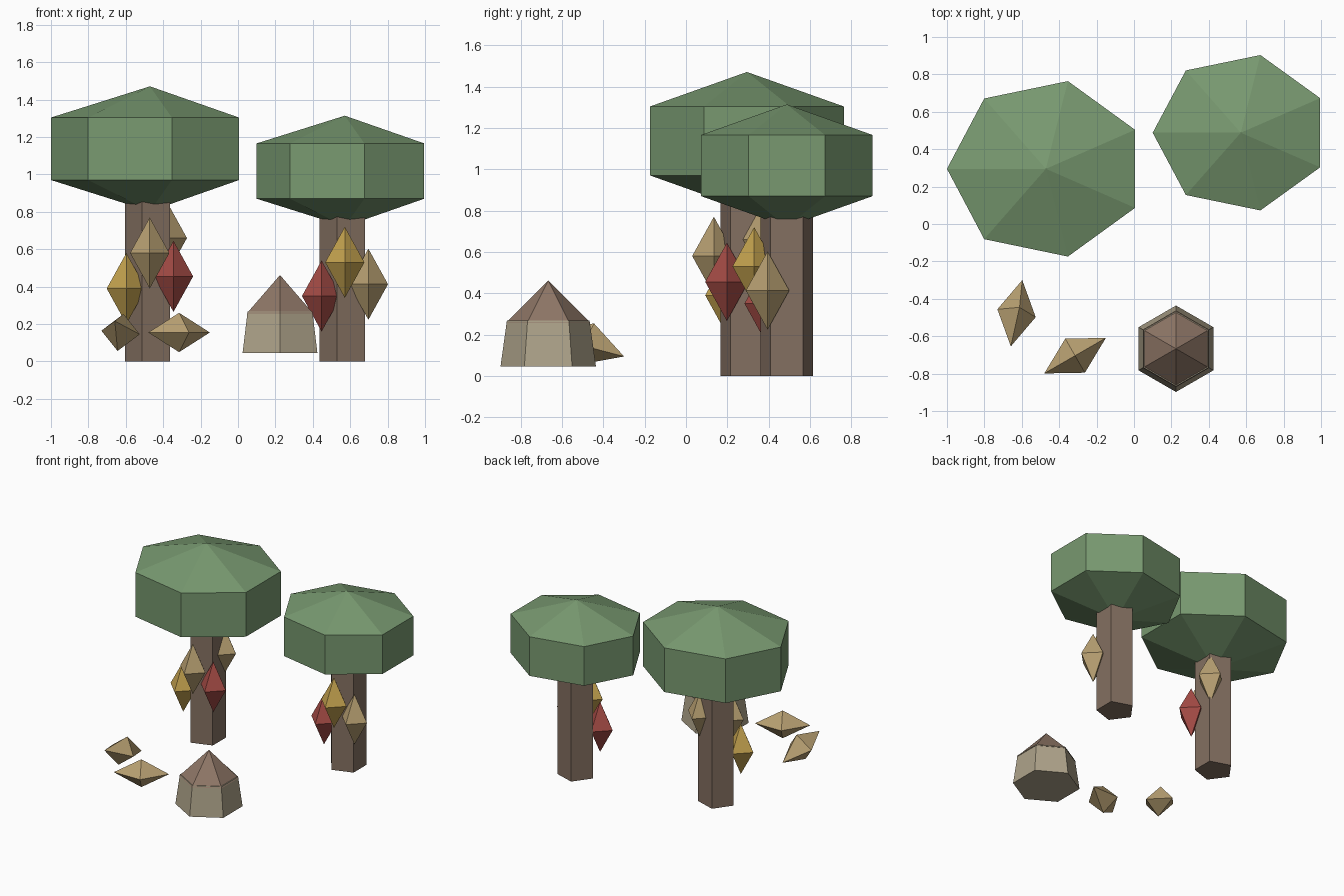
import bpy, math
from mathutils import Vector, Matrix

if "Cube" in bpy.data.objects:
    bpy.data.objects.remove(bpy.data.objects["Cube"])


def srgb(r, g, b):
    def lin(c):
        c /= 255
        return c / 12.92 if c <= 0.04045 else ((c + 0.055) / 1.055) ** 2.4
    return (lin(r), lin(g), lin(b), 1.0)


def material(name, *rgb):
    m = bpy.data.materials.new(name)
    m.diffuse_color = srgb(*rgb)
    m.use_nodes = True
    m.node_tree.nodes["Principled BSDF"].inputs["Base Color"].default_value = m.diffuse_color
    return m


GREEN = material("leaf green", 120, 153, 112)
BROWN = material("bark brown", 132, 112, 97)
ROOF = material("roof brown", 142, 118, 102)
CLAY = material("pale clay", 174, 163, 138)
TAN = material("tan", 184, 160, 114)
GOLD = material("gold", 198, 164, 80)
RED = material("red", 166, 76, 70)


def finish(name, mat):
    ob = bpy.context.object
    ob.name = name
    ob.data.materials.append(mat)
    return ob


def lathe(name, mat, sides, center, rings, phase=math.pi):
    """Faceted solid from (x radius, y radius, z) rings; zero radius makes a tip."""
    cx, cy = center
    verts, loops, faces = [], [], []
    for rx, ry, z in rings:
        n = 1 if rx == 0 else sides
        loops.append([len(verts) + (i % n) for i in range(sides)])
        for i in range(n):
            a = phase + i * math.tau / sides
            verts.append((cx + rx * math.cos(a), cy + ry * math.sin(a), z))
    for lo, hi in zip(loops, loops[1:]):
        for i in range(sides):
            j = (i + 1) % sides
            quad = [lo[i], lo[j], hi[j], hi[i]]
            faces.append(list(dict.fromkeys(quad)))
    if rings[0][0]:
        faces.append(loops[0][::-1])
    if rings[-1][0]:
        faces.append(loops[-1])
    me = bpy.data.meshes.new(name)
    me.from_pydata(verts, [], faces)
    me.materials.append(mat)
    ob = bpy.data.objects.new(name, me)
    bpy.context.collection.objects.link(ob)
    return ob


def lantern(name, mat, center, long_axis=(0, 0, 1), side_axis=(1, 0, 0)):
    """Stretched octahedron pointing along long_axis."""
    ob = lathe(name, mat, 4, (0, 0), [(0, 0, -0.19), (0.105, 0.105, 0), (0, 0, 0.19)])
    z = Vector(long_axis).normalized()
    x = Vector(side_axis)
    x = (x - z * x.dot(z)).normalized()
    rot = Matrix((x, z.cross(x), z)).transposed()
    ob.data.transform(Matrix.Translation(center) @ rot.to_4x4())
    return ob


def tree(prefix, center, rx, ry, mid, half, trunk_top):
    lathe(prefix + "_trunk", BROWN, 5, center,
          [(0.134, 0.134, 0), (0.134, 0.134, trunk_top)])
    lathe(prefix + "_canopy", GREEN, 7, center,
          [(0, 0, mid - 2 * half), (rx, ry, mid - half),
           (rx, ry, mid + half), (0, 0, mid + 2 * half)])


# Trees
tree("large_tree", (-0.471, 0.295), 0.529, 0.481, 1.137, 0.167, 0.95)
tree("small_tree", (0.571, 0.488), 0.471, 0.426, 1.018, 0.148, 0.85)

# Lanterns hung on the trunks
for name, mat, pos in [
    ("large_tree_front_lantern", TAN, (-0.472, 0.135, 0.58)),
    ("large_tree_right_lantern", RED, (-0.345, 0.198, 0.455)),
    ("large_tree_left_lantern", GOLD, (-0.597, 0.198, 0.39)),
    ("large_tree_back_lantern", TAN, (-0.378, 0.365, 0.66)),
    ("small_tree_left_lantern", RED, (0.447, 0.388, 0.35)),
    ("small_tree_front_lantern", GOLD, (0.571, 0.33, 0.53)),
    ("small_tree_right_lantern", TAN, (0.697, 0.395, 0.413)),
]:
    lantern(name, mat, pos)

# Lanterns lying on the ground
lantern("fallen_lantern_left", TAN, (-0.628, -0.477, 0.155),
        (0.032, 0.185, -0.064), (0.107, -0.016, -0.012))
lantern("fallen_lantern_right", TAN, (-0.315, -0.704, 0.155),
        (0.163, 0.094, 0), (0, 0, 1))

# Hut
HUT = (0.2245, -0.667)
lathe("hut_wall", CLAY, 6, HUT,
      [(0.231, 0.231, 0.045), (0.2, 0.2, 0.268)], math.pi / 2)
lathe("hut_roof", ROOF, 6, HUT,
      [(0.205, 0.205, 0.257), (0, 0, 0.462)], math.pi / 2)
